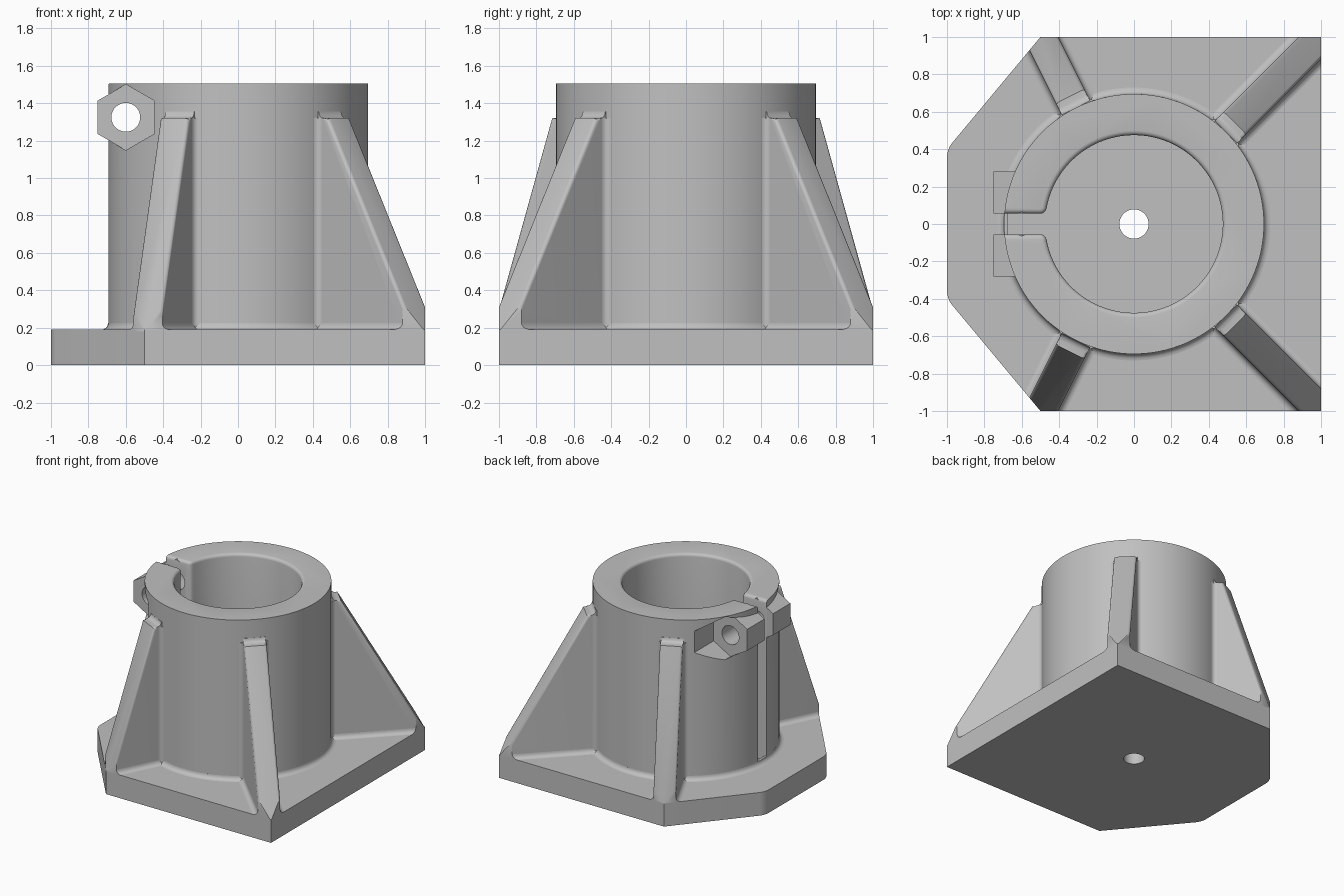
import bpy, bmesh
from math import sin, cos, pi, asin, sqrt, atan2, hypot
from mathutils import Vector

cube = bpy.data.objects.get("Cube")
if cube:
    bpy.data.objects.remove(cube, do_unlink=True)

metal = bpy.data.materials.new("cast_grey")
metal.use_nodes = True
grey = (0.53, 0.53, 0.53, 1)
metal.diffuse_color = grey
metal.node_tree.nodes["Principled BSDF"].inputs["Base Color"].default_value = grey

BASE_Z, TOP_Z, RIB_Z = 0.19, 1.505, 1.32
OUTER, BORE, SLOT = 0.695, 0.475, 0.055
RIB_W, FILLET = 0.085, 0.035
OUTLINE = [(-1, -0.4), (-0.5, -1), (1, -1), (1, 1), (-0.5, 1), (-1, 0.4)]


def arc(cx, cy, r, a, b, n):
    return [(cx + r * cos(a + (b - a) * i / n), cy + r * sin(a + (b - a) * i / n))
            for i in range(n + 1)]


def finish(name, bm):
    bmesh.ops.recalc_face_normals(bm, faces=bm.faces)
    mesh = bpy.data.meshes.new(name)
    bm.to_mesh(mesh)
    bm.free()
    mesh.materials.append(metal)
    ob = bpy.data.objects.new(name, mesh)
    bpy.context.collection.objects.link(ob)
    return ob


def prism(name, pts, lo, hi, place=lambda u, v, t: (u, v, t), bevel=None, size=0.03):
    """Extrude a profile from lo to hi; bevel edges picked by a rule."""
    bm = bmesh.new()
    low = bm.faces.new([bm.verts.new(place(u, v, lo)) for u, v in pts])
    bm.verts.ensure_lookup_table()
    shift = Vector(place(0, 0, hi)) - Vector(place(0, 0, lo))
    geo = bmesh.ops.extrude_face_region(bm, geom=[low], use_keep_orig=True)["geom"]
    bmesh.ops.translate(bm, vec=shift, verts=[g for g in geo if isinstance(g, bmesh.types.BMVert)])
    bmesh.ops.recalc_face_normals(bm, faces=bm.faces)
    if bevel:
        picked = [e for e in bm.edges if bevel(e.verts[0].co, e.verts[1].co)]
        bmesh.ops.bevel(bm, geom=picked, offset=size, segments=4, profile=0.5, affect='EDGES')
    return finish(name, bm)


def cut(ob, tools, mode='DIFFERENCE'):
    """Apply booleans and keep only the result."""
    for tool in tools:
        mod = ob.modifiers.new("cut", 'BOOLEAN')
        mod.operation, mod.object, mod.solver = mode, tool, 'EXACT'
    bpy.context.view_layer.update()
    graph = bpy.context.evaluated_depsgraph_get()
    mesh = bpy.data.meshes.new_from_object(ob.evaluated_get(graph))
    ob.modifiers.clear()
    ob.data = mesh


def along_y(u, v, t):
    return (u, t, v)


def disc(r, n=48):
    return arc(0, 0, r, 0, 2 * pi, n)[:-1]


helpers = []


def helper(ob):
    ob.hide_render = True
    helpers.append(ob)
    return ob


parts = []

# Base plate with two softened corners and a central drain hole
base = prism("base_plate", OUTLINE, 0, BASE_Z, bevel=lambda a, b:
             a.x < -0.9 and b.x < -0.9 and abs(a.z - b.z) > 0.1, size=0.04)
cut(base, [helper(prism("drain_cutter", disc(0.078), -0.5, 0.5))])
parts.append(base)

# Split sleeve: a C-shaped profile with rounded mouth corners
edge_angle = pi - asin(SLOT / OUTER)
r = 0.035
cx, cy = -sqrt((BORE + r) ** 2 - (SLOT + r) ** 2), SLOT + r
toward = atan2(-cy, -cx)
bore_angle = atan2(cy, cx)
mouth = arc(cx, cy, r, toward, -pi / 2, 5)
profile = arc(0, 0, OUTER, edge_angle, -edge_angle, 112)
profile += [(x, -y) for x, y in reversed(mouth)]
profile += arc(0, 0, BORE, -bore_angle, bore_angle, 96)[1:-1] + mouth


def inner_rim(a, b):
    on_top = min(a.z, b.z) > TOP_Z - 0.01
    return on_top and min(hypot(a.x, a.y), hypot(b.x, b.y)) < OUTER - 0.02


sleeve = prism("split_sleeve", profile, BASE_Z - 0.01, TOP_Z, bevel=inner_rim, size=0.025)

# Clamp lugs: hexagonal blocks beside the slot, with bolt hole and pockets
HEX = arc(-0.6, 1.325, 0.176, pi / 2, 2.5 * pi, 6)[:-1]
bolt = helper(prism("bolt_cutter", arc(-0.6, 1.325, 0.077, 0, 2 * pi, 32)[:-1], -1, 1, along_y))
clearance = helper(prism("bore_cutter", disc(BORE + 0.02), 0, 2))
pockets = []
for side, label in ((1, "back"), (-1, "front")):
    lug = prism("clamp_lug_" + label, HEX, side * (SLOT + 0.001), side * 0.28, along_y)
    cut(lug, [bolt, clearance])
    parts.append(lug)
    pockets.append(helper(prism("pocket_cutter_" + label, HEX, side * 0.279, side * 0.8, along_y)))
cut(sleeve, pockets + [bolt])
parts.append(sleeve)

# Fillet ring where the sleeve meets the base
ring = arc(OUTER + FILLET, BASE_Z + FILLET, FILLET, pi, 1.5 * pi, 5)
ring += [(OUTER + FILLET, BASE_Z - 0.01), (OUTER - 0.02, BASE_Z - 0.01),
         (OUTER - 0.02, BASE_Z + FILLET)]
bm = bmesh.new()
loop = [bm.verts.new((u, 0, v)) for u, v in ring]
loop_edges = [bm.edges.new((loop[i - 1], loop[i])) for i in range(len(loop))]
bmesh.ops.spin(bm, geom=loop + loop_edges, cent=(0, 0, 0), axis=(0, 0, 1),
               angle=2 * pi, steps=112, use_merge=True)
bmesh.ops.remove_doubles(bm, verts=bm.verts, dist=0.0001)
parts.append(finish("sleeve_foot_fillet", bm))

# Gusset ribs running to four corners of the plate, trimmed to its outline
trim = helper(prism("outline_trim", OUTLINE, -1, 3))
LOW = BASE_Z - 0.01


def add_rib(label, px, py):
    reach = hypot(px, py)
    c, s = px / reach, py / reach

    def side_on(u, v, t):
        return (u * c - t * s, u * s + t * c, v)

    def end_on(u, v, t):
        return (t * c - u * s, t * s + u * c, v)

    def plan(u, v, t):
        return (u * c - v * s, u * s + v * c, t)

    # Main web with a flat top, sloping down to the corner
    web = [(0.6, LOW), (reach, LOW), (0.764, RIB_Z)]
    web += reversed(arc(OUTER + FILLET, RIB_Z + FILLET, FILLET, pi, 1.5 * pi, 4))
    web += [(0.6, RIB_Z + FILLET)]

    def top_edge(a, b):
        da, db = a.x * c + a.y * s, b.x * c + b.y * s
        wa, wb = a.y * c - a.x * s, b.y * c - b.x * s
        return abs(wa - wb) < 0.01 and max(a.z, b.z) > 1.3 and min(da, db) > 0.72 \
            and max(da, db) > 0.76

    rib = prism("rib_" + label, web, -RIB_W, RIB_W, side_on, top_edge, 0.018)
    cut(rib, [trim], 'INTERSECT')
    parts.append(rib)

    for k, hand in ((1, "a"), (-1, "b")):
        # Fillet along the foot of the rib
        w = RIB_W + FILLET
        foot = arc(w, BASE_Z + FILLET, FILLET, pi, 1.5 * pi, 5)
        foot += [(w, LOW), (RIB_W - 0.01, LOW), (RIB_W - 0.01, BASE_Z + FILLET)]
        strip = prism("rib_foot_fillet_" + label + "_" + hand,
                      [(k * u, v) for u, v in foot], 0.6, reach, end_on)
        cut(strip, [trim], 'INTERSECT')
        parts.append(strip)
        # Upright fillet between rib and sleeve
        dc = sqrt((OUTER + FILLET) ** 2 - w ** 2)
        back = atan2(-w, -dc)
        bend = arc(dc, w, FILLET, back, -pi / 2, 5)
        bend += [(dc, RIB_W - 0.01), (0.66, RIB_W - 0.01)]
        parts.append(prism("rib_side_fillet_" + label + "_" + hand,
                           [(u, k * v) for u, v in bend], LOW, RIB_Z, plan))


add_rib("front_left", 1, -1)
add_rib("back_left", 1, 1)
add_rib("front_right", -0.5, -1)
add_rib("back_right", -0.5, 1)

# Remove the cutting tools and smooth the curved surfaces
for ob in helpers:
    bpy.data.objects.remove(ob, do_unlink=True)
bpy.ops.object.select_all(action='DESELECT')
for ob in parts:
    ob.select_set(True)
bpy.context.view_layer.objects.active = parts[0]
bpy.ops.object.shade_smooth_by_angle(angle=0.6)
